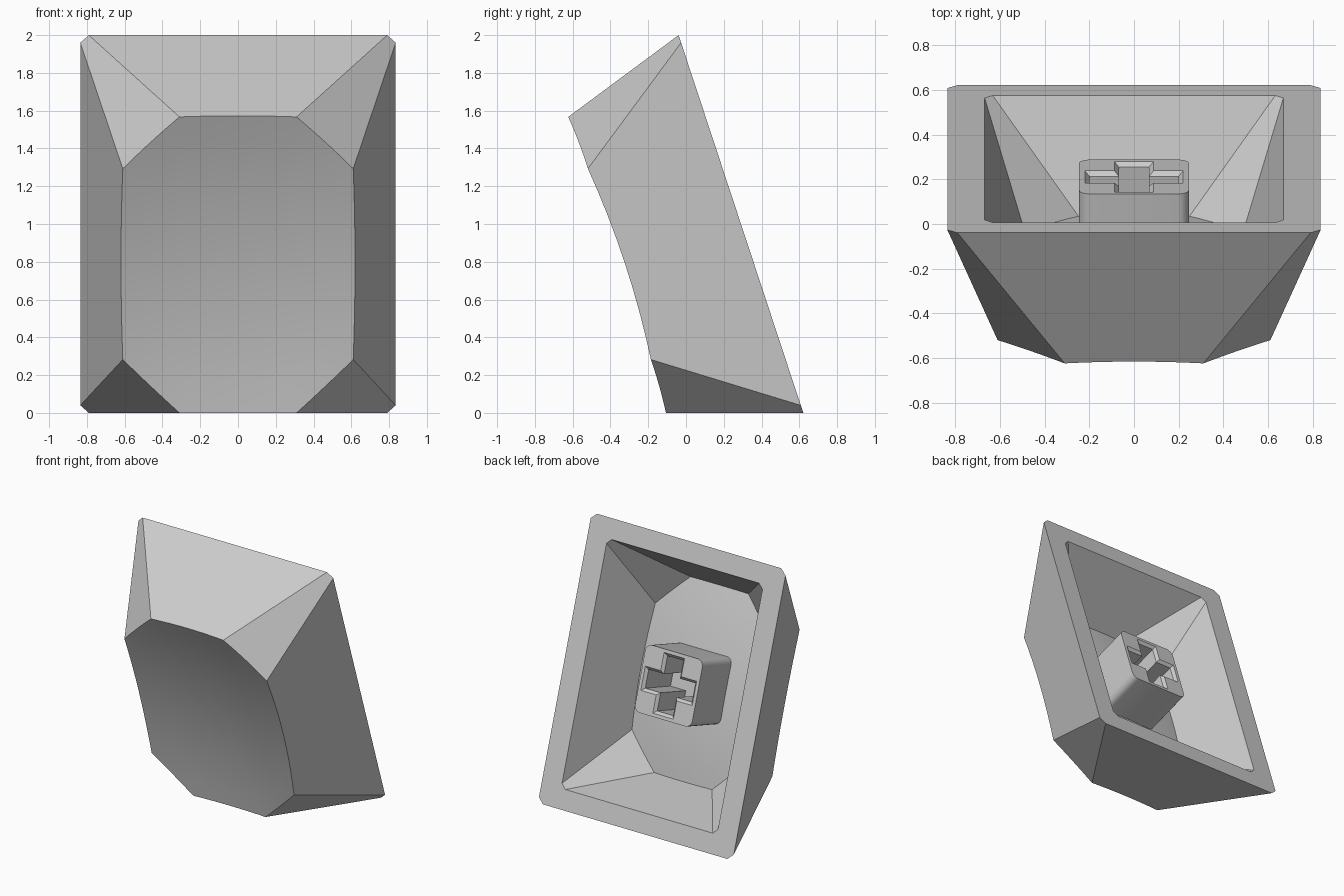
import bpy, bmesh, math
from mathutils import Vector, Matrix

if "Cube" in bpy.data.objects:
    bpy.data.objects.remove(bpy.data.objects["Cube"])

# Leaning frame: x across, v up along the open rim, w out through the dished face
V = Vector((0, -0.3134, 0.9496))
W = Vector((0, -0.9496, -0.3134))
FRAME = Matrix(((1, V.x, W.x, 0), (0, V.y, W.y, 0.291),
                (0, V.z, W.z, 1.0), (0, 0, 0, 1)))

plastic = bpy.data.materials.new("light_grey_plastic")
plastic.diffuse_color = (0.6, 0.6, 0.6, 1)
plastic.use_nodes = True
plastic.node_tree.nodes["Principled BSDF"].inputs["Base Color"].default_value = plastic.diffuse_color

DISH_W, DISH_R = 0.608, 4.7      # dish centre height and radius
SEG, RINGS = 8, 6


def finish(bm, name):
    bmesh.ops.recalc_face_normals(bm, faces=bm.faces)
    me = bpy.data.meshes.new(name)
    bm.to_mesh(me)
    bm.free()
    me.transform(FRAME)
    me.materials.append(plastic)
    ob = bpy.data.objects.new(name, me)
    bpy.context.collection.objects.link(ob)
    bpy.ops.object.select_all(action='DESELECT')
    bpy.context.view_layer.objects.active = ob
    ob.select_set(True)
    bpy.ops.object.shade_smooth_by_angle(angle=math.radians(30))
    return ob


def octagon(ax, av, bx, bv):
    """Corner-cut rectangle, counter-clockwise."""
    return [Vector((x, v)) for x, v in (
        (bx, -bv), (bx, bv), (ax, av), (-ax, av),
        (-bx, bv), (-bx, -bv), (-ax, -av), (ax, -av))]


def dish(x, v):
    return DISH_W + (x * x + v * v) / (2 * DISH_R)


def bridge(bm, a, b):
    for i in range(len(a)):
        j = (i + 1) % len(a)
        bm.faces.new((a[i], a[j], b[j], b[i]))


BASE = octagon(0.79, 1.053, 0.835, 1.011)
TOP = octagon(0.31, 0.825, 0.61, 0.532)


def add_skin(bm, scale):
    """Tapered walls closed by a spherical dish; returns the open rim."""
    def vert(x, v, w):
        return bm.verts.new((x * scale[0], v * scale[1], w * scale[2]))

    rim = [vert(p.x, p.y, 0) for p in BASE]
    edge = []
    for i in range(8):
        j = (i + 1) % 8
        for k in range(SEG):
            f = k / SEG
            b, t = BASE[i].lerp(BASE[j], f), TOP[i].lerp(TOP[j], f)
            tw = dish(*TOP[i]) * (1 - f) + dish(*TOP[j]) * f
            s = 1.0
            for _ in range(8):                      # slide along the wall to the dish
                s = dish(*b.lerp(t, s)) / tw
            edge.append(b.lerp(t, s))
    loops = []
    for r in range(RINGS):
        f = 1 - r / RINGS
        loops.append([vert(p.x * f, p.y * f, dish(p.x * f, p.y * f)) for p in edge])
    n = len(edge)
    for i in range(8):                              # flat walls
        top = [loops[0][(i * SEG + k) % n] for k in range(SEG + 1)]
        bm.faces.new([rim[(i + 1) % 8], rim[i]] + top)
    for a, b in zip(loops, loops[1:]):              # dish
        bridge(bm, a, b)
    mid = vert(0, 0, DISH_W)
    for i in range(n):
        bm.faces.new((loops[-1][i], loops[-1][(i + 1) % n], mid))
    return rim


# Hollow shell: outer skin, inner skin and the flat rim between them
bm = bmesh.new()
outer = add_skin(bm, (1, 1, 1))
inner = add_skin(bm, (0.8, 0.86, 0.73))
bridge(bm, outer, inner)
finish(bm, "cap_shell")


# Mounting post with a chamfered cross-shaped socket
def rounded_square(h, r, steps=5):
    pts = []
    for q, (sx, sv) in enumerate(((1, 1), (-1, 1), (-1, -1), (1, -1))):
        for k in range(steps + 1):
            a = math.pi / 2 * (q + k / steps)
            pts.append((sx * (h - r) + r * math.cos(a), sv * (h - r) + r * math.sin(a)))
    return pts


def cross(c):
    """Socket outline shrunk by c."""
    e, x, v = 0.22 - c, 0.088 - c, 0.088 - c
    return [(e, -v), (e, v), (x, v), (x, e), (-x, e), (-x, v),
            (-e, v), (-e, -v), (-x, -v), (-x, -e), (x, -e), (x, -v)]


bm = bmesh.new()


def loop(pts, w):
    return [bm.verts.new((x, v, w)) for x, v in pts]


FACE_W, ROOT_W = 0.084, 0.47
post_face = loop(rounded_square(0.245, 0.05), FACE_W)
bridge(bm, post_face, loop(rounded_square(0.245, 0.05), ROOT_W))
mouth = loop(cross(0), FACE_W)
throat = loop(cross(0.02), FACE_W + 0.02)
floor = loop(cross(0.02), 0.43)
bridge(bm, mouth, throat)
bridge(bm, throat, floor)
bm.faces.new(floor)
border = [bm.edges.get((l[i], l[(i + 1) % len(l)]))
          for l in (post_face, mouth) for i in range(len(l))]
bmesh.ops.triangle_fill(bm, edges=border, use_beauty=True)
finish(bm, "mounting_post")
